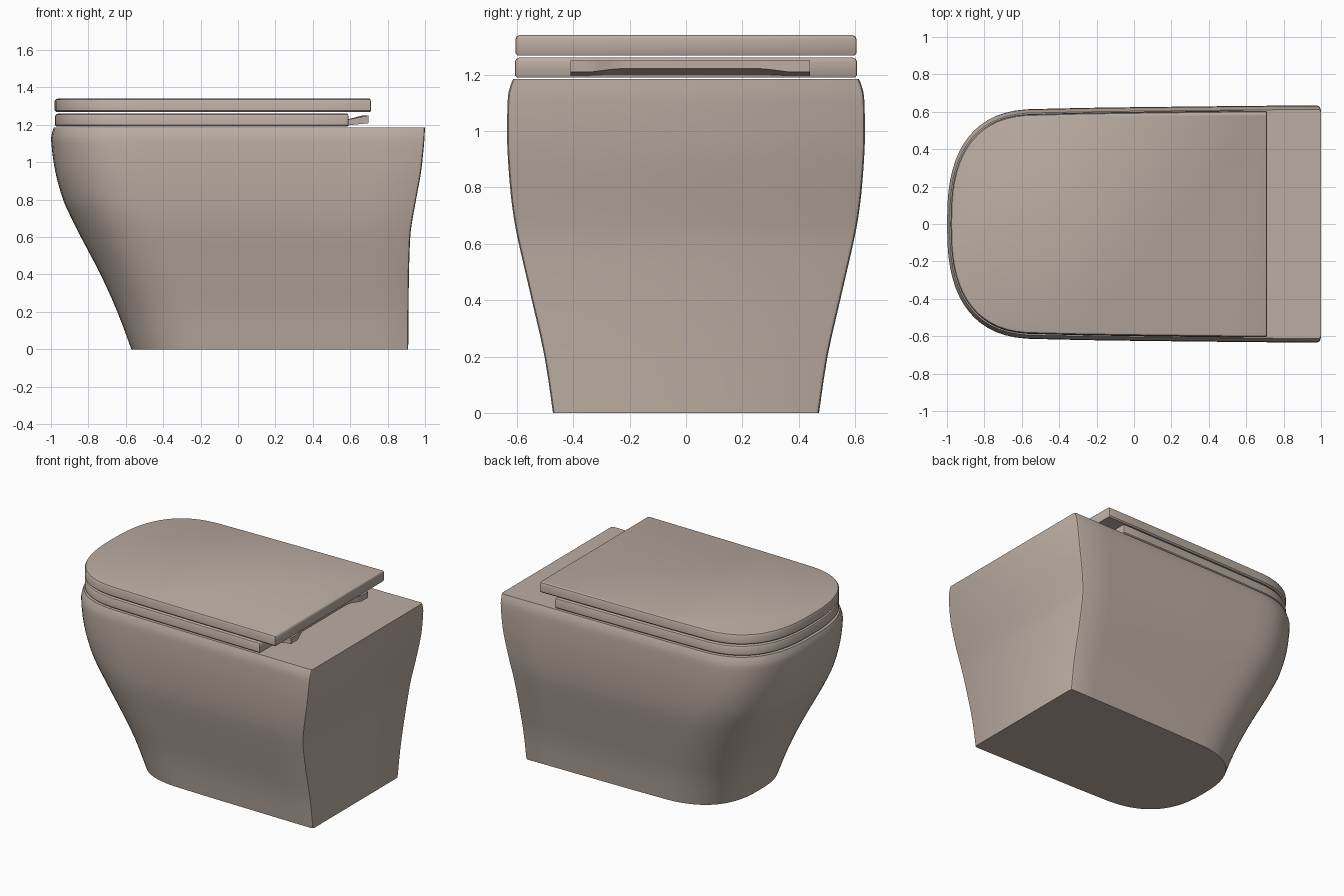
import bpy, bmesh, math

if "Cube" in bpy.data.objects:
    bpy.data.objects.remove(bpy.data.objects["Cube"])

ceramic = bpy.data.materials.new("warm grey ceramic")
ceramic.diffuse_color = (0.50, 0.42, 0.36, 1)
ceramic.use_nodes = True
ceramic.node_tree.nodes["Principled BSDF"].inputs["Base Color"].default_value = ceramic.diffuse_color


def outline(xf, xb, w, a, corner=0.015, n=2.6, steps=16):
    """Plan outline: superellipse nose at xf, gently flaring sides, square back at xb."""
    half = []
    for i in range(steps + 1):
        t = math.pi / 2 * i / steps
        half.append((xf + a - a * math.cos(t) ** (2 / n),
                     0.97 * w * math.sin(t) ** (2 / n)))
    x0 = xf + a
    for k in range(1, 7):                      # straight flank
        f = k / 6
        half.append((x0 + (xb - corner - x0) * f, w * (0.97 + 0.03 * f ** 0.7)))
    half.append((xb - corner * 0.3, w - corner * 0.3))
    half.append((xb, w - corner))
    return half + [(x, -y) for x, y in reversed(half[1:])]


def finish(bm, name, angle=35):
    bmesh.ops.recalc_face_normals(bm, faces=bm.faces)
    me = bpy.data.meshes.new(name)
    bm.to_mesh(me)
    bm.free()
    me.materials.append(ceramic)
    ob = bpy.data.objects.new(name, me)
    bpy.context.collection.objects.link(ob)
    bpy.ops.object.select_all(action='DESELECT')
    bpy.context.view_layer.objects.active = ob
    ob.select_set(True)
    bpy.ops.object.shade_smooth_by_angle(angle=math.radians(angle))
    return ob


def loft(name, rings):
    """Skin a stack of closed rings of 3D points and cap both ends."""
    bm = bmesh.new()
    rows = [[bm.verts.new(p) for p in r] for r in rings]
    n = len(rows[0])
    for lo, hi in zip(rows, rows[1:]):
        for i in range(n):
            j = (i + 1) % n
            bm.faces.new((lo[i], lo[j], hi[j], hi[i]))
    bm.faces.new(rows[0])
    bm.faces.new(rows[-1])
    return finish(bm, name)


def smooth_rows(rows, sub=3):
    """Catmull-Rom refinement of the profile rows."""
    out = []
    for i in range(len(rows) - 1):
        p = [rows[max(i - 1, 0)], rows[i], rows[i + 1], rows[min(i + 2, len(rows) - 1)]]
        for s in range(sub):
            t = s / sub
            out.append(tuple(0.5 * (2 * b + (c - a) * t + (2 * a - 5 * b + 4 * c - d) * t * t
                                    + (3 * b - a - 3 * c + d) * t ** 3)
                             for a, b, c, d in zip(*p)))
    return out + [rows[-1]]


# Bowl body: height, nose x, back x, half width, nose length
body = [(0.00, -0.57, 0.910, 0.472, 0.48),
        (0.20, -0.645, 0.912, 0.502, 0.48),
        (0.40, -0.735, 0.914, 0.547, 0.48),
        (0.60, -0.84, 0.921, 0.593, 0.50),
        (0.70, -0.89, 0.934, 0.612, 0.50),
        (0.80, -0.935, 0.952, 0.624, 0.50),
        (0.95, -0.977, 0.979, 0.634, 0.50),
        (1.10, -0.998, 0.995, 0.633, 0.50),
        (1.15, -0.996, 0.998, 0.626, 0.50),
        (1.185, -0.985, 1.000, 0.613, 0.49)]
loft("bowl_body", [[(x, y, z) for x, y in outline(xf, xb, w, a)]
                   for z, xf, xb, w, a in smooth_rows(body)])


def slab(name, z0, z1, xf, xb, w):
    """Thin seat or lid plate with softened edges."""
    edge = [(z0, 0.008), (z0 + 0.008, 0), (z1 - 0.014, 0), (z1 - 0.004, 0.005), (z1, 0.016)]
    loft(name, [[(x, y, z) for x, y in outline(xf + d, xb - d * 0.3, w - d, 0.48, 0.008)]
                for z, d in edge])


slab("seat", 1.19, 1.26, -0.978, 0.59, 0.607)
slab("lid", 1.268, 1.34, -0.98, 0.71, 0.605)

# Hinge bar: tilted strip behind the seat, fuller at both ends
rings = []
for i in range(25):
    t = i / 24
    y = -0.41 + 0.85 * t
    s = min(1, max(0, (abs(2 * t - 1) - 0.62) / 0.2))
    xe = 0.665 + 0.032 * s
    th = 0.026 + 0.012 * s
    rings.append([(0.57, y, 1.195), (xe, y, 1.247 - th), (xe, y, 1.25), (0.57, y, 1.225)])
loft("hinge_bar", rings)
